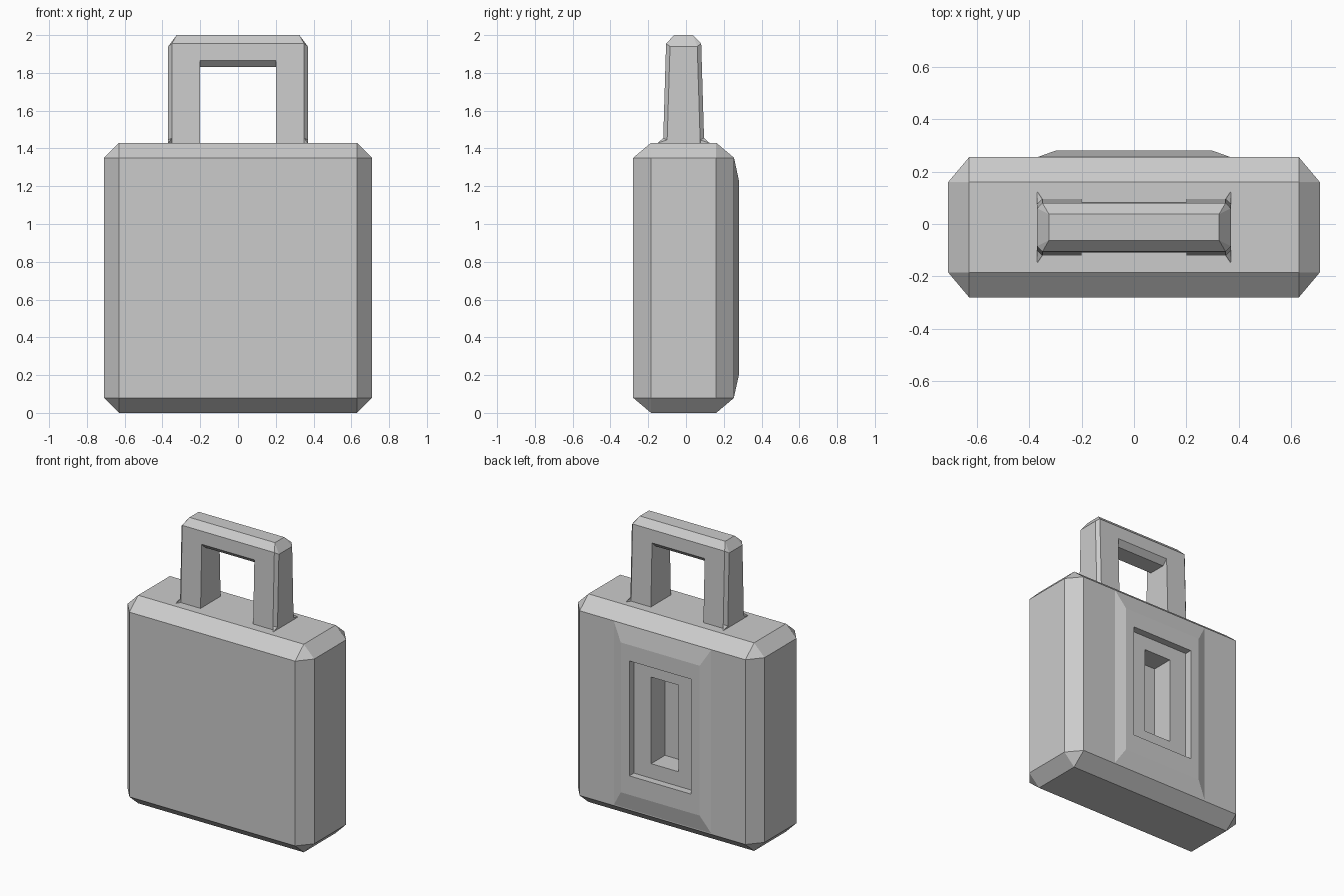
import bpy, bmesh, math
from itertools import product

if "Cube" in bpy.data.objects:
    bpy.data.objects.remove(bpy.data.objects["Cube"])

CY = -0.0125  # mid depth of the case and handle


def finish(name, bm):
    bmesh.ops.recalc_face_normals(bm, faces=bm.faces)
    me = bpy.data.meshes.new(name)
    bm.to_mesh(me)
    bm.free()
    ob = bpy.data.objects.new(name, me)
    bpy.context.scene.collection.objects.link(ob)
    return ob


def add_hull(bm, pts):
    vs = [bm.verts.new(p) for p in pts]
    res = bmesh.ops.convex_hull(bm, input=vs)
    spare = [v for v in vs if v.is_valid and not v.link_faces]
    bmesh.ops.delete(bm, geom=spare, context='VERTS')


def hull(name, pts):
    bm = bmesh.new()
    add_hull(bm, pts)
    bmesh.ops.dissolve_limit(bm, angle_limit=math.radians(1), verts=bm.verts, edges=bm.edges)
    return finish(name, bm)


def box(name, x, y0, y1, z0, z1):
    return hull(name, list(product((-x, x), (y0, y1), (z0, z1))))


def boolean(ob, tool, op):
    tool.hide_render = True
    m = ob.modifiers.new(op.lower(), 'BOOLEAN')
    m.operation, m.object, m.solver = op, tool, 'EXACT'
    bpy.context.view_layer.objects.active = ob
    bpy.ops.object.modifier_apply(modifier=m.name)
    bpy.data.objects.remove(tool)


def mirrored(pts):
    return [(sx * x, CY + sy * y, z) for x, y, z in pts for sx in (-1, 1) for sy in (-1, 1)]


# case: box with chamfered edges and triangular corners
mid, hx, hy, hz = 0.715, 0.71, 0.2675, 0.715
corner = [(hx, hy - 0.095, hz - 0.08), (hx - 0.08, hy, hz - 0.08), (hx - 0.08, hy - 0.095, hz)]
case = hull("case", [(x, y, mid + s * z) for s in (-1, 1) for x, y, z in mirrored(corner)])

# raised back panel with a stepped recess
panel = hull("back_panel", [(x * s, y, z) for s in (-1, 1) for x, y, zs in
             ((0.37, 0.2, (0.088, 1.347)), (0.37, 0.255, (0.088, 1.347)), (0.30, 0.28, (0.2, 1.23)))
             for z in zs])
boolean(case, panel, 'UNION')
boolean(case, box("recess_cutter", 0.235, 0.23, 0.5, 0.33, 1.12), 'DIFFERENCE')
boolean(case, box("slot_cutter", 0.104, 0.08, 0.4, 0.43, 1.025), 'DIFFERENCE')

# tapered handle with chamfered outer edges
handle = hull("handle", mirrored([
    (0.35, 0.109, 1.42), (0.37, 0.088, 1.42),
    (0.35, 0.093, 1.955), (0.37, 0.072, 1.94), (0.325, 0.05, 2.0)]))

# grip opening, its top edges chamfered
profile = [(-0.3, 1.3), (0.3, 1.3), (0.3, 2.07), (0.06, 1.83), (-0.06, 1.83), (-0.3, 2.07)]
bm = bmesh.new()
face = bm.faces.new([bm.verts.new((-0.2, CY + y, z)) for y, z in profile])
ext = bmesh.ops.extrude_face_region(bm, geom=[face])
bmesh.ops.translate(bm, vec=(0.4, 0, 0), verts=[v for v in ext['geom'] if isinstance(v, bmesh.types.BMVert)])
boolean(handle, finish("grip_cutter", bm), 'DIFFERENCE')

# small flares where the outer leg corners meet the case
bm = bmesh.new()
for sx, sy in product((-1, 1), (-1, 1)):
    add_hull(bm, [(sx * x, CY + sy * y, z) for x, y, z in
                  ((0.35, 0.108, 1.428), (0.37, 0.138, 1.428), (0.37, 0.088, 1.428),
                   (0.35, 0.108, 1.455), (0.37, 0.088, 1.445))])
finish("handle_feet", bm)
